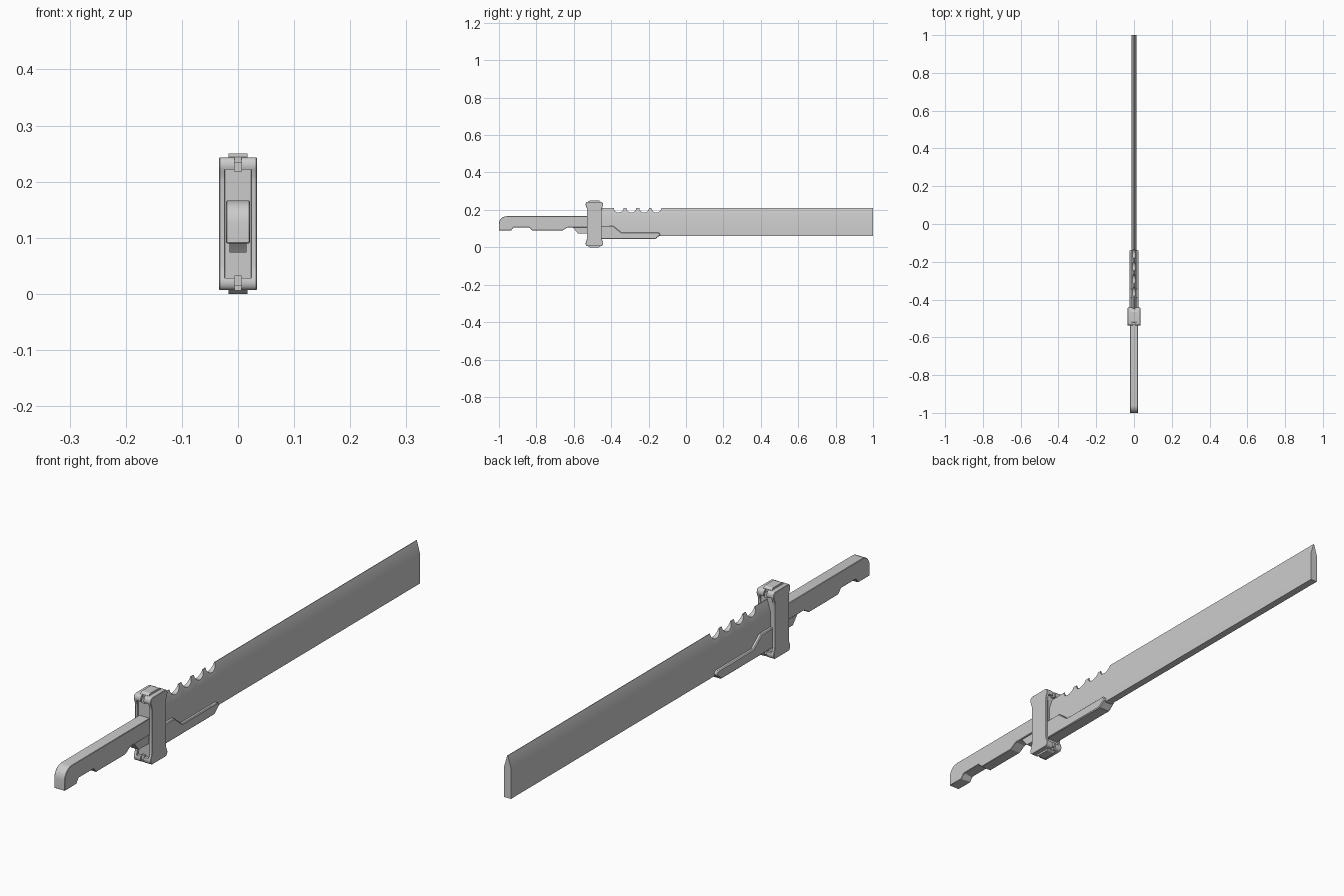
import bpy, bmesh, math

if "Cube" in bpy.data.objects:
    bpy.data.objects.remove(bpy.data.objects["Cube"])

GY, GZ = -0.49, 0.125  # guard centre in y and z


def finish(name, bm, bevel=0.0):
    bmesh.ops.recalc_face_normals(bm, faces=bm.faces)
    me = bpy.data.meshes.new(name)
    bm.to_mesh(me)
    bm.free()
    ob = bpy.data.objects.new(name, me)
    bpy.context.collection.objects.link(ob)
    bpy.context.view_layer.objects.active = ob
    ob.select_set(True)
    bpy.ops.object.shade_smooth_by_angle(angle=math.radians(28))
    ob.select_set(False)
    if bevel:
        mod = ob.modifiers.new("edge_chamfer", 'BEVEL')
        mod.width = bevel
        mod.segments = 1
        mod.limit_method = 'ANGLE'
        mod.angle_limit = math.radians(50)
    return ob


def loft(name, rings, bevel=0.0):
    """Skin a row of equal-length closed sections and cap both ends."""
    bm = bmesh.new()
    rows = [[bm.verts.new(p) for p in r] for r in rings]
    n = len(rows[0])
    for a, b in zip(rows, rows[1:]):
        for i in range(n):
            j = (i + 1) % n
            bm.faces.new((a[i], a[j], b[j], b[i]))
    bm.faces.new(rows[0])
    bm.faces.new(rows[-1])
    return finish(name, bm, bevel)


def prism(name, pts, x0, x1, bevel=0.0):
    """Extrude a (y, z) side profile from x0 to x1."""
    return loft(name, [[(x, y, z) for y, z in pts] for x in (x0, x1)], bevel)


def arc(cy, cz, ry, rz, a0, a1, n=6):
    return [(cy + ry * math.cos(math.radians(a0 + (a1 - a0) * i / n)),
             cz + rz * math.sin(math.radians(a0 + (a1 - a0) * i / n))) for i in range(n + 1)]


def flip(pts):
    return [(y, 2 * GZ - z) for y, z in pts]


# Blade: flat back, tapered upper edge, four scallops near the guard
W, SHOULDER, TOP = 0.0135, 0.168, 0.21
line = [(-0.47, TOP)]
for c in (-0.36, -0.292, -0.224, -0.158):
    line += arc(c, TOP, 0.026, 0.025, 180, 360, 8)
line.append((1.0, TOP))
rings = []
for y, z in line:
    w = 0.001 + (W - 0.001) * (TOP - z) / (TOP - SHOULDER)
    rings.append([(-W, y, 0.06), (W, y, 0.06), (W, y, SHOULDER),
                  (w, y, z), (-w, y, z), (-W, y, SHOULDER)])
loft("blade", rings)

# Sheath clamp under the root of the blade
prism("blade_support", [(-0.47, 0.043), (-0.165, 0.043), (-0.137, 0.066), (-0.145, 0.079),
                        (-0.345, 0.079), (-0.39, 0.115), (-0.47, 0.115)], -0.024, 0.024, 0.003)

# Handle with rounded pommel and finger notches
prism("handle", [(-0.5, 0.166)] + arc(-0.96, 0.126, 0.04, 0.04, 90, 180) +
      [(-1.0, 0.09), (-0.935, 0.09), (-0.922, 0.107), (-0.84, 0.107), (-0.823, 0.09),
       (-0.66, 0.09), (-0.632, 0.107), (-0.5, 0.107)], -0.021, 0.021, 0.0015)
prism("finger_stop", [(-0.625, 0.12), (-0.605, 0.107), (-0.578, 0.074), (-0.5, 0.074),
                      (-0.5, 0.12)], -0.015, 0.015)

# Guard core, recessed between the side plates
prism("guard_core", [(GY - 0.034, 0.025), (GY + 0.036, 0.025), (GY + 0.036, 0.225),
                     (GY - 0.034, 0.225)], -0.025, 0.025)

# Guard side plates with flared ends
quarter = [(0.039, 0.075), (0.041, 0.086)] + arc(0.037, 0.104, 0.010, 0.014, -30, 90)
top = [(GY + y, GZ + z) for y, z in quarter]
top += [(GY - y, GZ + z) for y, z in reversed(quarter)]
for side, s in (("left", -1), ("right", 1)):
    prism("guard_plate_" + side, top + flip(top)[::-1], 0.023 * s, 0.0335 * s, 0.001)

# Clamp lobes, centre pins and caps at both ends of the guard
lobe = [(GY + y, GZ + z) for y, z in quarter[2:]]
lobe += [(GY - y, GZ + z) for y, z in reversed(quarter[2:])]
pin = [(GY - 0.042, 0.217), (GY + 0.042, 0.217), (GY + 0.042, 0.235), (GY - 0.042, 0.235)]
cap = [(GY - 0.034, 0.22), (GY + 0.034, 0.22), (GY + 0.034, 0.244), (GY + 0.025, 0.25),
       (GY - 0.025, 0.25), (GY - 0.034, 0.244)]
for end, f in (("upper", lambda p: p), ("lower", flip)):
    for side, s in (("left", -1), ("right", 1)):
        prism(f"{end}_lobe_{side}", f(lobe), 0.006 * s, 0.030 * s)
    prism(end + "_pin", f(pin), -0.006, 0.006)
    prism(end + "_cap", f(cap), -0.0165, 0.0165)
